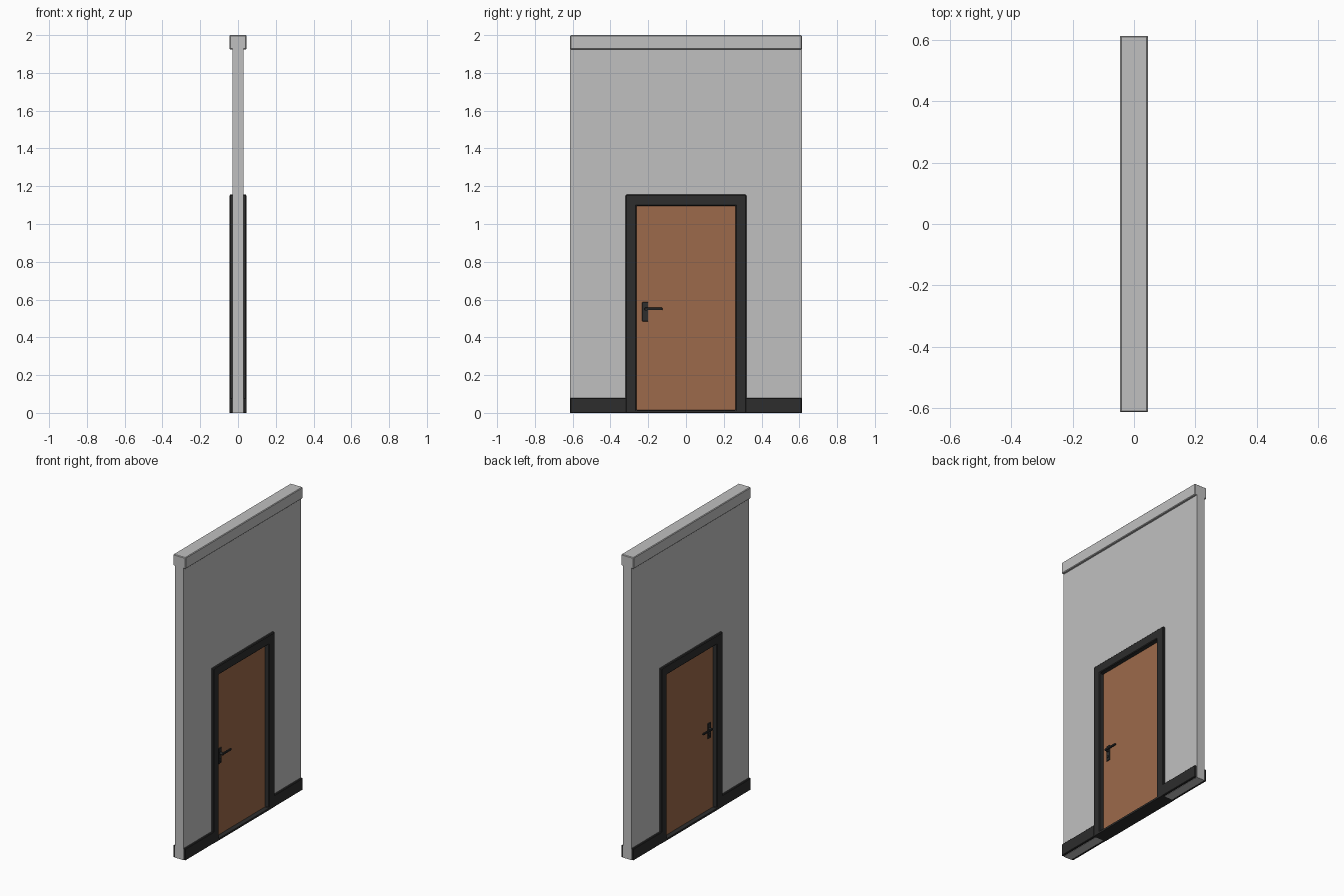
import bpy, bmesh
from mathutils import Matrix, Vector

if "Cube" in bpy.data.objects:
    bpy.data.objects.remove(bpy.data.objects["Cube"])


def material(name, rgb):
    m = bpy.data.materials.new(name)
    m.diffuse_color = (*rgb, 1)
    m.use_nodes = True
    m.node_tree.nodes["Principled BSDF"].inputs["Base Color"].default_value = m.diffuse_color
    return m


GREY = material("wall_grey", (0.527, 0.527, 0.527))
DARK = material("trim_black", (0.026, 0.026, 0.026))
WOOD = material("door_brown", (0.332, 0.144, 0.069))

W, H = 0.613, 2.0          # half length and height of the wall
T, D = 0.03, 0.045         # half thickness of the wall and of the trim


def finish(name, bm, mat, bevel=0):
    bmesh.ops.recalc_face_normals(bm, faces=bm.faces)
    mesh = bpy.data.meshes.new(name)
    bm.to_mesh(mesh)
    bm.free()
    mesh.materials.append(mat)
    ob = bpy.data.objects.new(name, mesh)
    bpy.context.collection.objects.link(ob)
    if bevel:
        mod = ob.modifiers.new("edge_bevel", 'BEVEL')
        mod.width, mod.segments = bevel, 1
    return ob


def box(name, x, y, z, mat, bevel=0):
    bm = bmesh.new()
    size = Vector((x[1] - x[0], y[1] - y[0], z[1] - z[0]))
    mid = Vector((x[0] + x[1], y[0] + y[1], z[0] + z[1])) / 2
    bmesh.ops.create_cube(bm, size=1, matrix=Matrix.Translation(mid) @ Matrix.Diagonal((*size, 1)))
    return finish(name, bm, mat, bevel)


def arch(name, outer, inner, half, mat, sill=None, bevel=0):
    """Outer rectangle (y, z) with a door opening, extruded along x."""
    (oy, oz), (iy, iz) = outer, inner
    bm = bmesh.new()
    if sill is None:     # open at the floor
        loop = [(-oy, 0), (-oy, oz), (oy, oz), (oy, 0), (iy, 0), (iy, iz), (-iy, iz), (-iy, 0)]
        faces = [bm.faces.new([bm.verts.new((-half, *p)) for p in loop])]
    else:                # closed ring with a threshold
        o = [bm.verts.new((-half, *p)) for p in [(-oy, 0), (-oy, oz), (oy, oz), (oy, 0)]]
        i = [bm.verts.new((-half, *p)) for p in [(-iy, sill), (-iy, iz), (iy, iz), (iy, sill)]]
        faces = [bm.faces.new((o[k], o[(k + 1) % 4], i[(k + 1) % 4], i[k])) for k in range(4)]
    ext = bmesh.ops.extrude_face_region(bm, geom=faces, use_keep_orig=True)
    bmesh.ops.translate(bm, vec=(2 * half, 0, 0),
                        verts=[g for g in ext["geom"] if isinstance(g, bmesh.types.BMVert)])
    return finish(name, bm, mat, bevel)


def rod(name, centre, axis, radius, length, mat):
    bm = bmesh.new()
    turn = Vector((0, 0, 1)).rotation_difference(Vector(axis)).to_matrix().to_4x4()
    bmesh.ops.create_cone(bm, cap_ends=True, segments=12, radius1=radius, radius2=radius,
                          depth=length, matrix=Matrix.Translation(centre) @ turn)
    return finish(name, bm, mat)


# Wall with door opening, and the cap along its top
arch("wall", (W, 1.93), (0.315, 1.15), T, GREY)
box("top_cap", (-D, D), (-W, W), (1.925, H), GREY, 0.004)

# Door frame with threshold, and the door leaf
arch("door_frame", (0.32, 1.155), (0.262, 1.095), D, DARK, sill=0.014, bevel=0.004)
box("door_leaf", (-0.015, 0.015), (-0.264, 0.264), (0.012, 1.097), WOOD)

# Baseboards and handles on both sides of the wall
for s, side in ((1, "right"), (-1, "left")):
    def span(a, b):
        return tuple(sorted((s * a, s * b)))
    for e, end in ((1, "back"), (-1, "front")):
        box(f"baseboard_{side}_{end}", span(T - 0.001, D),
            tuple(sorted((e * 0.314, e * W))), (0, 0.078), DARK, 0.003)
    box(f"handle_plate_{side}", span(0.014, 0.021), (-0.232, -0.2), (0.484, 0.586), DARK, 0.002)
    rod(f"handle_stem_{side}", (s * 0.028, -0.212, 0.55), (1, 0, 0), 0.009, 0.026, DARK)
    box(f"handle_lever_{side}", span(0.033, 0.043), (-0.22, -0.125), (0.544, 0.557), DARK, 0.002)
    rod(f"lock_barrel_{side}", (s * 0.022, -0.216, 0.508), (1, 0, 0), 0.008, 0.008, DARK)
